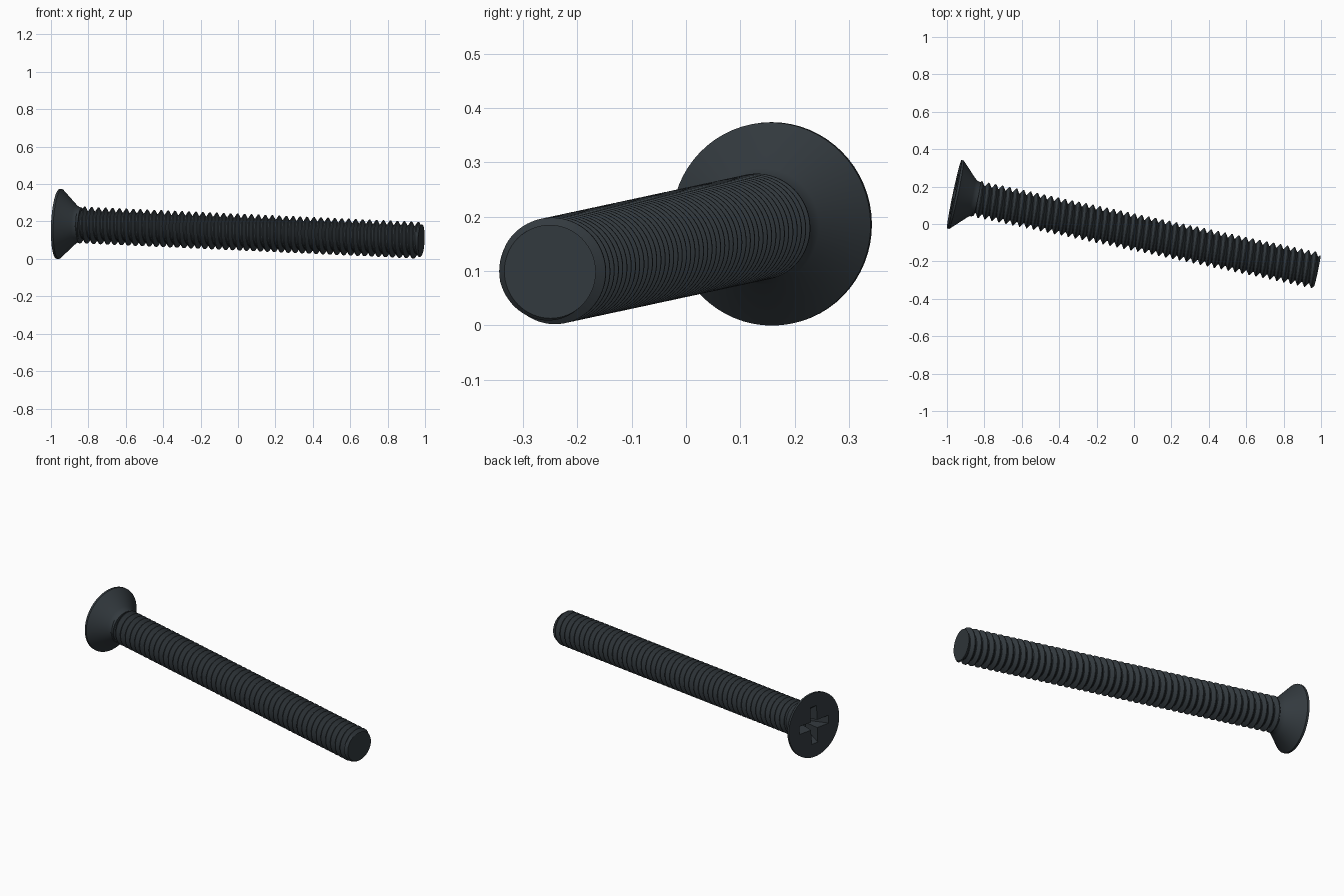
import bpy, bmesh, math
from mathutils import Vector, Matrix

cube = bpy.data.objects.get("Cube")
if cube:
    bpy.data.objects.remove(cube, do_unlink=True)

# Main dimensions, measured along the screw axis from the head face
HEAD = Vector((-0.961, 0.159, 0.187))
TIP = Vector((0.98, -0.25, 0.099))
LENGTH = (TIP - HEAD).length
SEGMENTS = 64
CREST, ROOT, END_RADIUS = 0.0985, 0.076, 0.086
PITCH, THREAD_START = 0.038, 0.11

placement = Matrix.Translation(HEAD) @ (TIP - HEAD).to_track_quat('Z', 'Y').to_matrix().to_4x4()

steel = bpy.data.materials.new("dark steel")
steel.use_nodes = True
colour = (0.033, 0.042, 0.049, 1)
steel.diffuse_color = colour
steel.node_tree.nodes["Principled BSDF"].inputs["Base Color"].default_value = colour


def skin(name, rows):
    """Closed solid through successive rows; each row repeats its first point."""
    bm = bmesh.new()
    rings = [[bm.verts.new(p) for p in row] for row in rows]
    for low, high in zip(rings, rings[1:]):
        for j in range(len(low) - 1):
            bm.faces.new((low[j], low[j + 1], high[j + 1], high[j]))
    bm.faces.new(rings[0][:-1][::-1])
    bm.faces.new(rings[-1][:-1])
    bmesh.ops.remove_doubles(bm, verts=bm.verts, dist=0.0002)
    bmesh.ops.recalc_face_normals(bm, faces=bm.faces)
    mesh = bpy.data.meshes.new(name)
    bm.to_mesh(mesh)
    bm.free()
    mesh.materials.append(steel)
    obj = bpy.data.objects.new(name, mesh)
    bpy.context.collection.objects.link(obj)
    obj.matrix_world = placement
    return obj


def polar(r, j, z):
    a = math.tau * (j % SEGMENTS) / SEGMENTS
    return (r * math.cos(a), r * math.sin(a), z)


def activate(obj):
    bpy.ops.object.select_all(action='DESELECT')
    obj.select_set(True)
    bpy.context.view_layer.objects.active = obj


# Countersunk head with a thin rim and a short neck
profile = [(0.187, 0), (0.187, 0.012), (0.107, 0.093), (0.097, 0.106), (0.092, 0.125)]
head = skin("countersunk_head", [[polar(r, j, z) for j in range(SEGMENTS + 1)] for r, z in profile])


# Tapered cross recess, cut one arm at a time
def rectangle(half_x, half_y, z):
    corners = [(-1, -1), (1, -1), (1, 1), (-1, 1), (-1, -1)]
    return [(half_x * x, half_y * y, z) for x, y in corners]


for top, bottom in [((0.115, 0.024), (0.05, 0.015)), ((0.024, 0.115), (0.015, 0.05))]:
    cutter = skin("recess_cutter", [rectangle(*top, -0.01), rectangle(*bottom, 0.085)])
    cutter.hide_render = True
    cut = head.modifiers.new("recess", 'BOOLEAN')
    cut.operation, cut.solver, cut.object = 'DIFFERENCE', 'EXACT', cutter
    activate(head)
    bpy.ops.object.modifier_apply(modifier=cut.name)
    bpy.data.objects.remove(cutter, do_unlink=True)


# Threaded shank: helical rows of roots and crests, trimmed flat at both ends
def thread_point(r, j, turn):
    z = THREAD_START + (turn + j / SEGMENTS) * PITCH
    if z <= THREAD_START or z >= LENGTH:
        return polar(END_RADIUS, j, min(max(z, THREAD_START), LENGTH))
    return polar(min(r, END_RADIUS + (LENGTH - z)), j, z)


tooth = [(0, ROOT), (0.12, ROOT), (0.5, CREST), (0.62, CREST)]
turns = math.ceil((LENGTH - THREAD_START) / PITCH)
shank = skin("threaded_shank", [
    [thread_point(r, j, turn + part) for j in range(SEGMENTS + 1)]
    for turn in range(-1, turns + 1) for part, r in tooth])

# Smooth round surfaces, sharp edges kept
for obj in (head, shank):
    activate(obj)
    bpy.ops.object.shade_smooth_by_angle(angle=math.radians(30))
